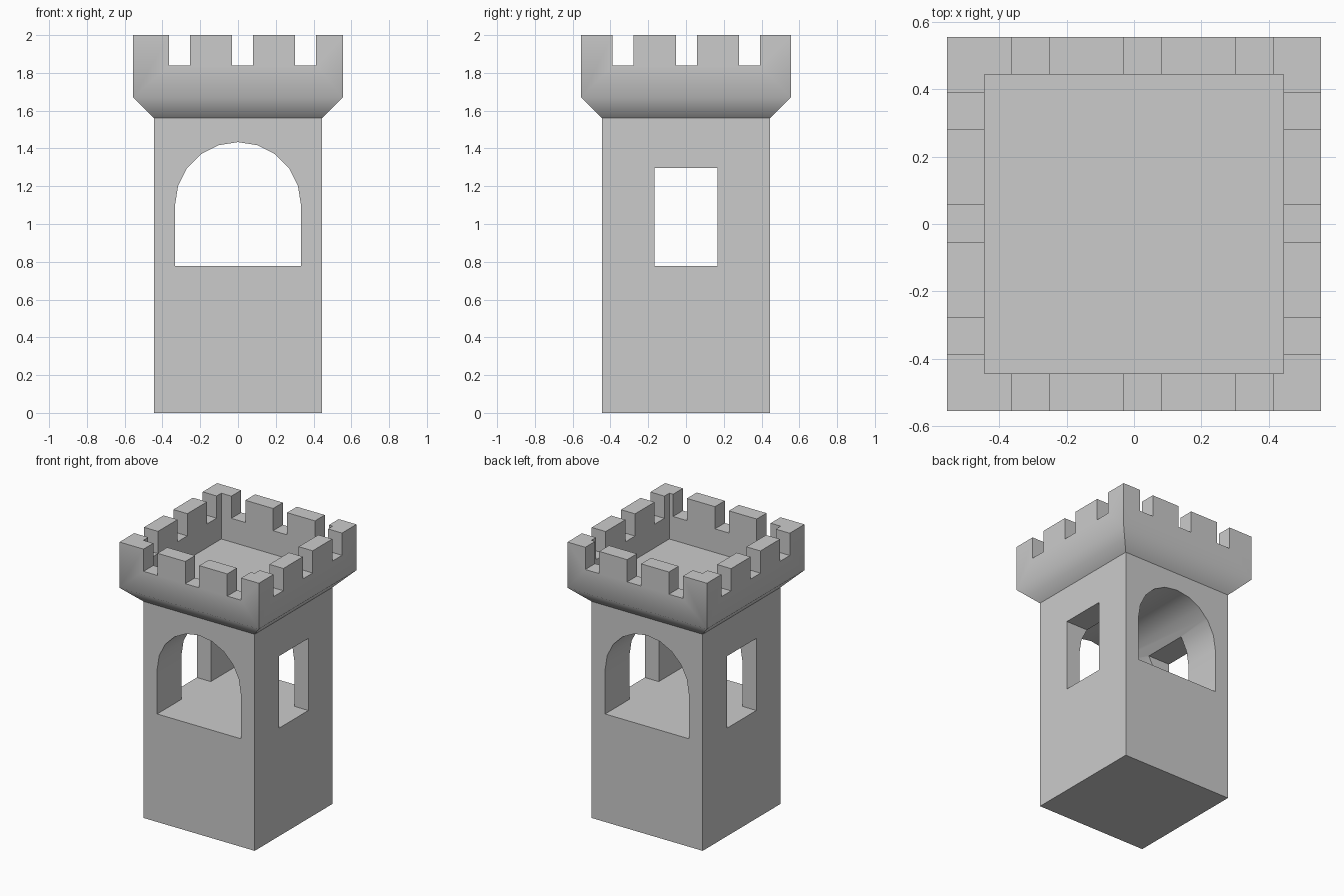
import bpy, bmesh, math

if "Cube" in bpy.data.objects:
    bpy.data.objects.remove(bpy.data.objects["Cube"])

W, R, TOP = 0.444, 0.5555, 2.0      # body half width, battlement half width, height
FLARE, LEDGE, CRENEL = 1.56, 1.67, 1.84


def new_object(name, bm):
    bmesh.ops.recalc_face_normals(bm, faces=bm.faces)
    mesh = bpy.data.meshes.new(name)
    bm.to_mesh(mesh)
    bm.free()
    ob = bpy.data.objects.new(name, mesh)
    bpy.context.collection.objects.link(ob)
    return ob


def square_loft(name, rings):
    """Closed solid through square rings given as (half width, z)."""
    bm = bmesh.new()
    loops = [[bm.verts.new((sx * w, sy * w, z))
              for sx, sy in ((-1, -1), (1, -1), (1, 1), (-1, 1))] for w, z in rings]
    for a, b in zip(loops, loops[1:]):
        for i in range(4):
            j = (i + 1) % 4
            bm.faces.new((a[i], a[j], b[j], b[i]))
    bm.faces.new(loops[0])
    bm.faces.new(loops[-1])
    return new_object(name, bm)


def tunnel(name, profile, axis):
    """Prism running right through the tower along x or y."""
    bm = bmesh.new()
    ends = []
    for d in (-0.8, 0.8):
        ends.append([bm.verts.new((u, d, z) if axis == 'y' else (d, u, z)) for u, z in profile])
    a, b = ends
    n = len(profile)
    for i in range(n):
        j = (i + 1) % n
        bm.faces.new((a[i], a[j], b[j], b[i]))
    bm.faces.new(a)
    bm.faces.new(b)
    ob = new_object(name, bm)
    ob.hide_render = True
    return ob


def rect(u0, u1, z0, z1):
    return [(u0, z0), (u1, z0), (u1, z1), (u0, z1)]


def finish(ob, cutters, angle):
    """Cut the openings, drop the hidden joint face, shade."""
    bpy.ops.object.select_all(action='DESELECT')
    ob.select_set(True)
    bpy.context.view_layer.objects.active = ob
    for c in cutters:
        m = ob.modifiers.new("cut", 'BOOLEAN')
        m.operation, m.solver, m.object = 'DIFFERENCE', 'EXACT', c
        bpy.ops.object.modifier_apply(modifier=m.name)
    for c in cutters:
        bpy.data.objects.remove(c, do_unlink=True)
    bm = bmesh.new()
    bm.from_mesh(ob.data)
    hidden = [f for f in bm.faces if all(abs(v.co.z - FLARE) < 1e-4 for v in f.verts)]
    bmesh.ops.delete(bm, geom=hidden, context='FACES')
    bm.to_mesh(ob.data)
    bm.free()
    bpy.ops.object.shade_smooth_by_angle(angle=math.radians(angle))


# Square shaft with an arched passage and rectangular side windows
shaft = square_loft("tower_shaft", [(W, 0), (W, FLARE)])
r = 0.3335
arch = [(-r, 0.778), (r, 0.778)] + [
    (r * math.cos(math.pi * i / 10), 1.1 + r * math.sin(math.pi * i / 10)) for i in range(11)]
finish(shaft, [tunnel("arch_cutter", arch, 'y'),
               tunnel("window_cutter", rect(-0.1665, 0.1665, 0.778, 1.297), 'x')], 30)

# Flared battlement with a sunken roof platform
battlement = square_loft("battlement", [(W, FLARE), (R, LEDGE), (R, TOP), (W, TOP), (W, LEDGE)])
notches = [tunnel("notch_cutter", rect(u, u + 0.111, CRENEL, 2.2), 'y')
           for u in (-0.364, -0.031, 0.303)]
notches += [tunnel("notch_cutter", rect(u, u + 0.111, CRENEL, 2.2), 'x')
            for u in (-0.388, -0.054, 0.28)]
finish(battlement, notches, 50)
